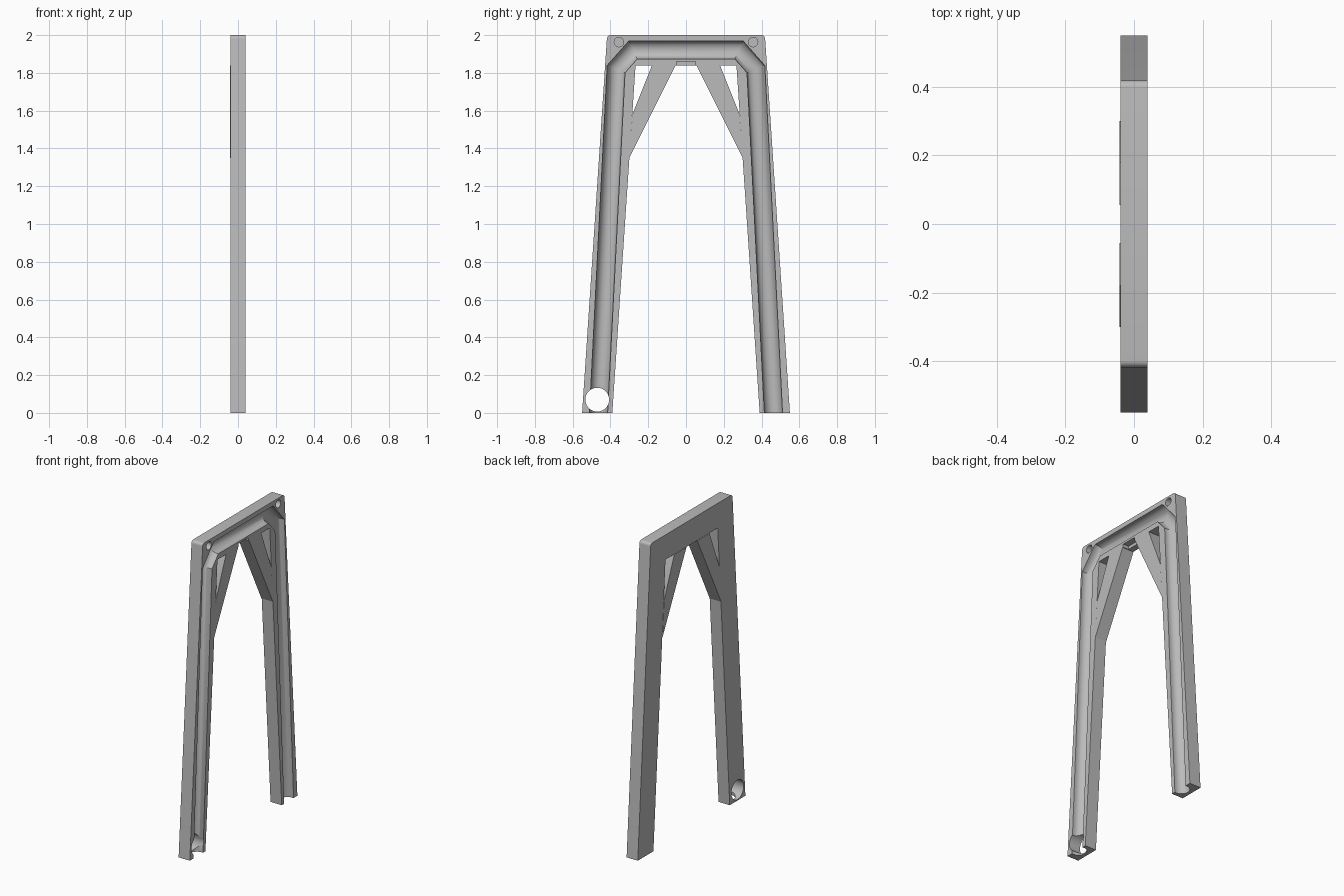
import bpy, bmesh, math
from mathutils import Vector

if "Cube" in bpy.data.objects:
    bpy.data.objects.remove(bpy.data.objects["Cube"], do_unlink=True)

HALF = 0.04          # half thickness of the frame
GROOVE_R = 0.048

grey = bpy.data.materials.new("plain grey")
grey.use_nodes = True
grey.diffuse_color = (0.5, 0.5, 0.5, 1)
grey.node_tree.nodes["Principled BSDF"].inputs["Base Color"].default_value = (0.5, 0.5, 0.5, 1)


def finish(bm, name):
    bmesh.ops.recalc_face_normals(bm, faces=bm.faces)
    mesh = bpy.data.meshes.new(name)
    bm.to_mesh(mesh)
    bm.free()
    mesh.materials.append(grey)
    obj = bpy.data.objects.new(name, mesh)
    bpy.context.collection.objects.link(obj)
    return obj


def loft(rings, name):
    """Skin a list of closed rings and cap both ends."""
    bm = bmesh.new()
    rows = [[bm.verts.new(p) for p in ring] for ring in rings]
    n = len(rows[0])
    for a, b in zip(rows, rows[1:]):
        for i in range(n):
            j = (i + 1) % n
            bm.faces.new((a[i], a[j], b[j], b[i]))
    bm.faces.new(rows[0])
    bm.faces.new(rows[-1])
    return finish(bm, name)


def prism(outline, x0, x1, name):
    return loft([[(x, y, z) for y, z in outline] for x in (x0, x1)], name)


def disc(y, z, r, n=40):
    return [(y + r * math.cos(i * math.tau / n), z + r * math.sin(i * math.tau / n)) for i in range(n)]


def mirrored(points):
    return points + [(-y, z) for y, z in reversed(points)]


def cut(target, cutter):
    cutter.hide_render = True
    mod = target.modifiers.new("cut", "BOOLEAN")
    mod.operation = "DIFFERENCE"
    mod.solver = "EXACT"
    mod.object = cutter
    bpy.context.view_layer.objects.active = target
    bpy.ops.object.modifier_apply(modifier=mod.name)
    bpy.data.objects.remove(cutter, do_unlink=True)


# Tapered A-shaped frame with softened top corners
corner = [(-0.399 - 0.02 * math.cos(t), 1.98 + 0.02 * math.sin(t))
          for t in (i * math.pi / 12 for i in range(7))]
outer = [(-0.55, 0)] + corner
inner = [(-0.267, 1.84), (-0.39, 0)]
half = inner[::-1]
outline = mirrored(outer) + [(-y, z) for y, z in half] + inner
frame = prism(outline, -HALF, HALF, "frame")

# Round-bottomed channel following legs, angled corners and top bar
path = [Vector(p) for p in mirrored([(-0.4655, -0.05), (-0.37, 1.82), (-0.28, 1.922)])]
profile = [(GROOVE_R * math.cos(a), 0.03 - GROOVE_R * math.sin(a))
           for a in (i * math.pi / 20 for i in range(21))]
profile += [(-GROOVE_R, HALF + 0.02), (GROOVE_R, HALF + 0.02)]
rings = []
for i, p in enumerate(path):
    d_in = (p - path[max(i - 1, 0)]).normalized()
    d_out = (path[min(i + 1, len(path) - 1)] - p).normalized()
    along = (d_in + d_out).normalized()
    side = Vector((-along.y, along.x))
    stretch = 1 / max(along.dot(d_in), along.dot(d_out))
    rings.append([(x, *(p + side * s * stretch)) for s, x in profile])
cut(frame, loft(rings, "channel_cutter"))

# Cable hole through the foot, blind bolt holes and small centre notch
cut(frame, prism(disc(-0.47, 0.07, 0.063), -0.1, 0.1, "foot_hole_cutter"))
for s in (-1, 1):
    cut(frame, prism(disc(s * 0.355, 1.963, 0.025), -0.02, 0.1, "bolt_hole_cutter"))
notch = [(-0.05, 1.8), (0.05, 1.8), (0.05, 1.86), (-0.05, 1.86)]
cut(frame, prism(notch, 0, 0.1, "notch_cutter"))

# Diagonal braces leaving a triangular opening in each corner
parts = [frame]
for s, label in ((-1, "front_brace"), (1, "back_brace")):
    brace = [(0.30, 1.35), (0.055, 1.84), (0.18, 1.84), (0.284, 1.58)]
    parts.append(prism([(s * y, z) for y, z in brace], -HALF - 0.002, HALF, label))

bpy.ops.object.select_all(action="DESELECT")
for obj in parts:
    obj.select_set(True)
bpy.context.view_layer.objects.active = frame
bpy.ops.object.shade_smooth_by_angle(angle=math.radians(30))
